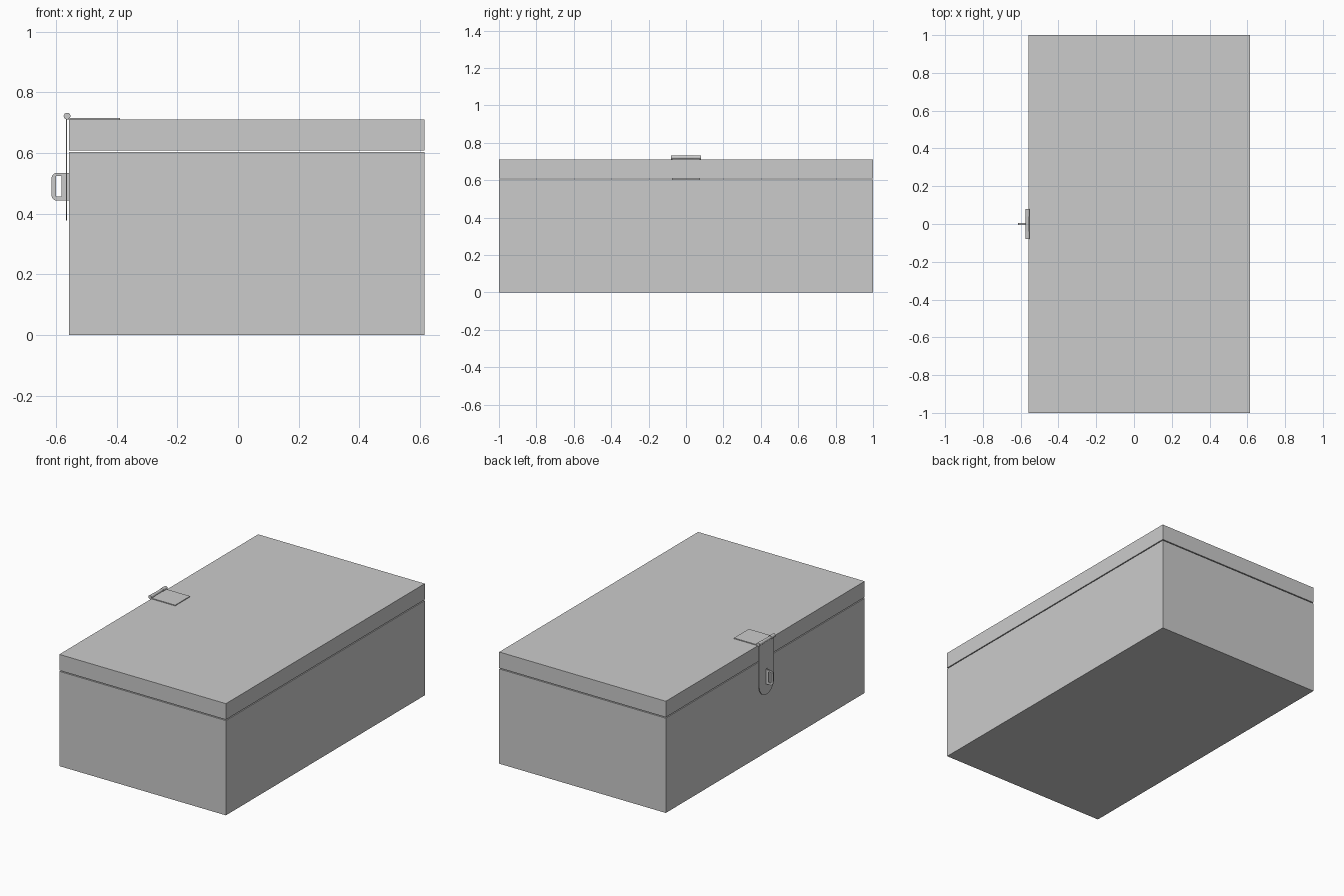
import bpy, bmesh, math
from mathutils import Vector

if "Cube" in bpy.data.objects:
    bpy.data.objects.remove(bpy.data.objects["Cube"])

X0, X1 = -0.558, 0.615


def finish(name, bm):
    bmesh.ops.recalc_face_normals(bm, faces=bm.faces)
    me = bpy.data.meshes.new(name)
    bm.to_mesh(me)
    bm.free()
    ob = bpy.data.objects.new(name, me)
    bpy.context.collection.objects.link(ob)
    return ob


def box(name, x, y, z):
    bm = bmesh.new()
    bmesh.ops.create_cube(bm, size=1)
    for v in bm.verts:
        v.co = [(a + b) / 2 + c * (b - a) for c, (a, b) in zip(v.co, (x, y, z))]
    return finish(name, bm)


def arc(cx, cy, r, a0, a1, n):
    return [(cx + r * math.cos(math.radians(a0 + (a1 - a0) * i / n)),
             cy + r * math.sin(math.radians(a0 + (a1 - a0) * i / n))) for i in range(n + 1)]


def plate(name, outline, hole, place, thick):
    """Extruded flat outline with a hole; both lists have the same length."""
    bm = bmesh.new()
    edges = []
    for loop in (outline, hole):
        vs = [bm.verts.new(place(u, w)) for u, w in loop]
        edges += [bm.edges.new((vs[i], vs[i - 1])) for i in range(len(vs))]
    bmesh.ops.triangle_fill(bm, edges=edges, use_beauty=True)
    res = bmesh.ops.extrude_face_region(bm, geom=bm.faces[:])
    new = [g for g in res["geom"] if isinstance(g, bmesh.types.BMVert)]
    bmesh.ops.translate(bm, verts=new, vec=Vector(thick))
    return finish(name, bm)


def rect(a, b, c, d):
    return [(a, c), (b, c), (b, d), (a, d)]


# Chest body and lid, separated by a narrow gap
box("chest_body", (X0, X1), (-1, 1), (0, 0.603))
box("chest_lid", (X0, X1), (-1, 1), (0.609, 0.711))

# Hasp leaf lying on the lid
box("hasp_top_leaf", (-0.564, -0.39), (-0.075, 0.075), (0.711, 0.716))

# Hinge knuckles
for name, y, length, r in (("hinge_knuckle_left", -0.06, 0.04, 0.011),
                           ("hinge_knuckle_middle", 0, 0.08, 0.0095),
                           ("hinge_knuckle_right", 0.06, 0.04, 0.011)):
    bpy.ops.mesh.primitive_cylinder_add(vertices=24, radius=r, depth=length,
                                        location=(-0.564, y, 0.722),
                                        rotation=(math.pi / 2, 0, 0))
    bpy.context.object.name = name
    bpy.ops.object.shade_smooth_by_angle()

# Hanging strap with rounded lower corners and a slot for the staple
strap = ([(0.075, 0.722), (-0.075, 0.722)]
         + arc(0, 0.452, 0.075, 180, 360, 20))
plate("hasp_strap", strap, rect(-0.009, 0.009, 0.44, 0.54),
      lambda y, z: (-0.568, y, z), (0.004, 0, 0))

# Staple standing out through the slot
staple = ([(X0, 0.443), (X0, 0.535)]
          + arc(-0.597, 0.517, 0.018, 90, 180, 6)
          + arc(-0.597, 0.461, 0.018, 180, 270, 6))
plate("staple", staple, rect(-0.6, -0.583, 0.457, 0.525),
      lambda x, z: (x, -0.004, z), (0, 0.008, 0))
